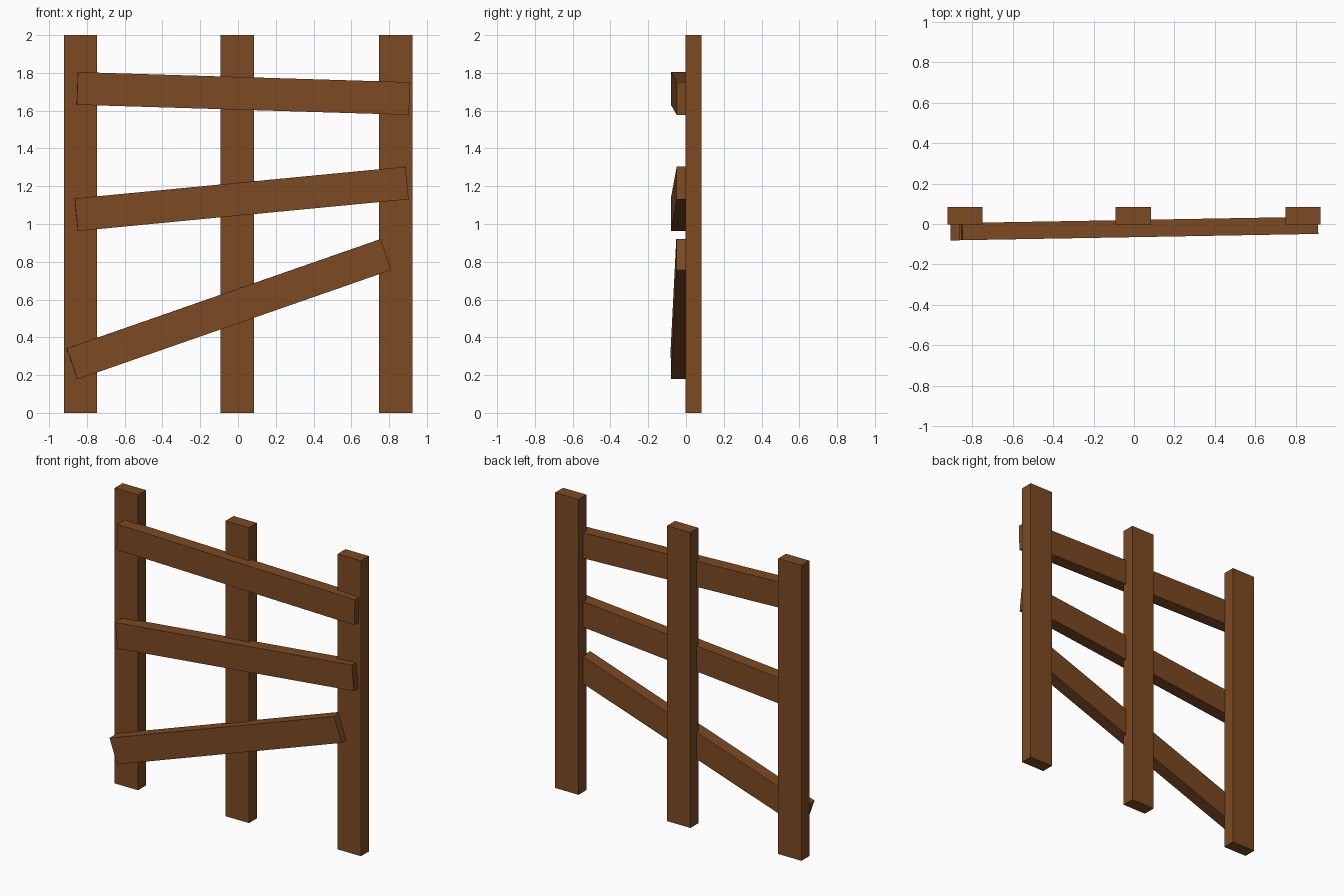
import bpy
import math

if "Cube" in bpy.data.objects:
    bpy.data.objects.remove(bpy.data.objects["Cube"])

wood = bpy.data.materials.new("brown_wood")
wood.diffuse_color = (0.202, 0.068, 0.016, 1)
wood.use_nodes = True
wood.node_tree.nodes["Principled BSDF"].inputs["Base Color"].default_value = wood.diffuse_color


def board(name, size, center, tilt=0.0, yaw=0.0):
    """Box of the given size, tilted in the front plane and yawed about z."""
    bpy.ops.mesh.primitive_cube_add(size=1, location=center, rotation=(0, -tilt, yaw))
    ob = bpy.context.object
    ob.name = name
    ob.scale = size
    bpy.ops.object.transform_apply(location=False, rotation=False, scale=True)
    ob.data.materials.append(wood)
    return ob


# Upright posts
for name, x in (("left_post", -0.835), ("middle_post", -0.004), ("right_post", 0.835)):
    board(name, (0.175, 0.085, 2.0), (x, 0.0405, 1.0))

# Crooked rails, nailed on slightly askew: name, centre x, centre z, end-to-end rise / run
rails = (
    ("top_rail", 0.028, 1.691, -0.0535, 1.76),
    ("middle_rail", 0.019, 1.133, 0.168, 1.75),
    ("bottom_rail", -0.048, 0.549, 0.578, 1.66),
)
for name, x, z, rise, run in rails:
    board(name, (1.759, 0.085, 0.173), (x, -0.0225 + 0.0177 * x, z),
          math.atan2(rise, run), math.atan(0.0177))
